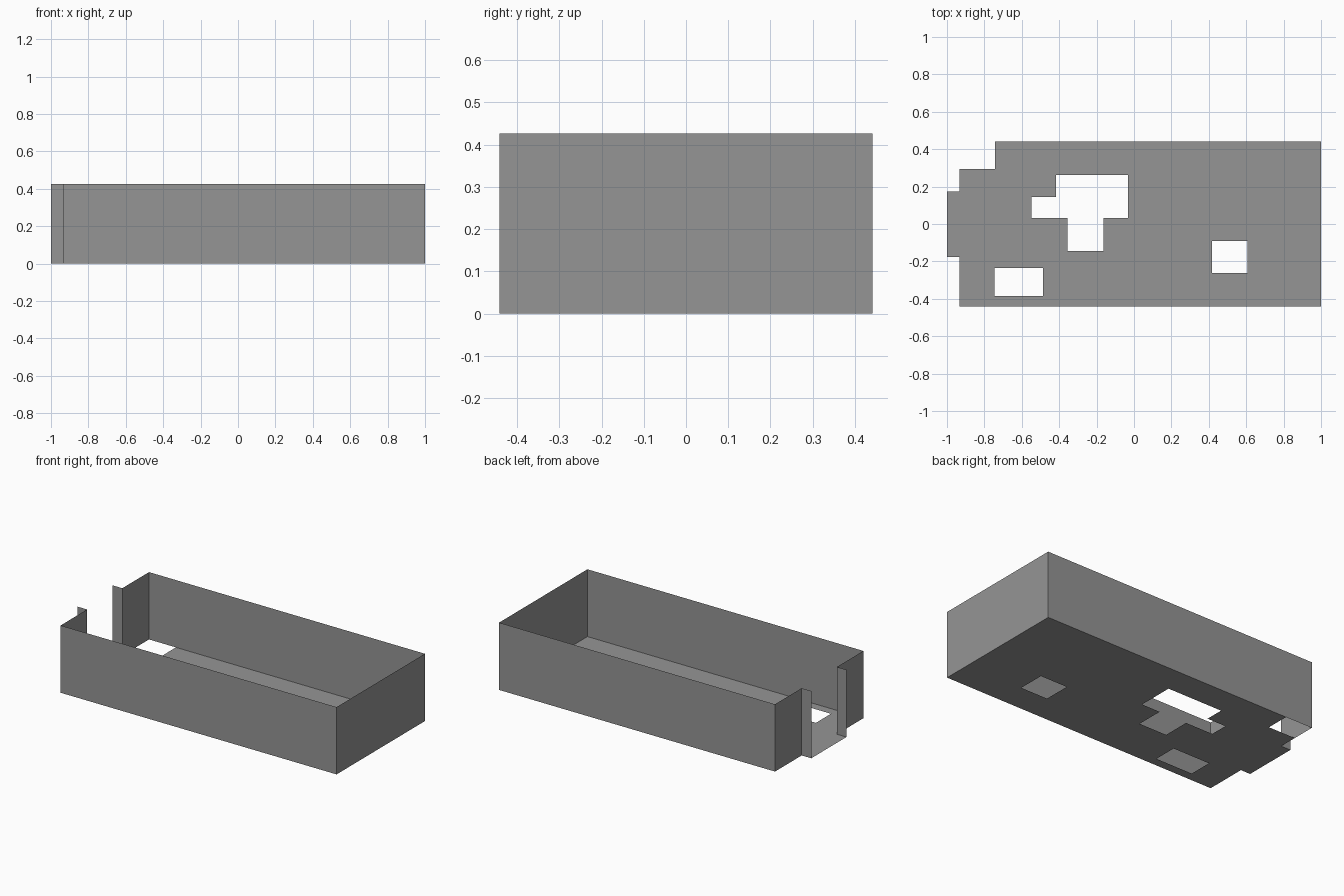
import bpy
import bmesh

cube = bpy.data.objects.get("Cube")
if cube:
    bpy.data.objects.remove(cube, do_unlink=True)

HEIGHT = 0.426
LEFT, PORCH, RIGHT = -0.933, -1.0, 1.0
DEPTH = 0.442
DOOR_FRONT, DOOR_BACK = -0.177, 0.175

grey = bpy.data.materials.new("plain grey")
grey.use_nodes = True
grey.diffuse_color = (0.3, 0.3, 0.3, 1)
grey.node_tree.nodes["Principled BSDF"].inputs["Base Color"].default_value = (0.3, 0.3, 0.3, 1)


def finish(bm, name):
    mesh = bpy.data.meshes.new(name)
    bm.to_mesh(mesh)
    bm.free()
    mesh.materials.append(grey)
    obj = bpy.data.objects.new(name, mesh)
    bpy.context.collection.objects.link(obj)
    return obj


def rect(x0, x1, y0, y1):
    return (x0, x1, y0, y1)


def inside(x, y, rects):
    return any(a < x < b and c < y < d for a, b, c, d in rects)


# Walls: one thin sheet following the plan, open at the doorway
path = [(PORCH, DOOR_FRONT), (LEFT, DOOR_FRONT), (LEFT, -DEPTH), (RIGHT, -DEPTH),
        (RIGHT, DEPTH), (LEFT, DEPTH), (LEFT, DOOR_BACK), (PORCH, DOOR_BACK)]
bm = bmesh.new()
low = [bm.verts.new((x, y, 0)) for x, y in path]
high = [bm.verts.new((x, y, HEIGHT)) for x, y in path]
for i in range(len(path) - 1):
    bm.faces.new((low[i], low[i + 1], high[i + 1], high[i]))
finish(bm, "walls")

# Floor: main room plus doorway step, with rectangular openings left out
solid = [rect(LEFT, RIGHT, -DEPTH, DEPTH), rect(PORCH, LEFT, DOOR_FRONT, DOOR_BACK)]
openings = [
    rect(LEFT, -0.744, 0.293, DEPTH),      # missing back corner
    rect(-0.418, -0.033, 0.031, 0.263),    # large opening
    rect(-0.548, -0.418, 0.031, 0.145),    # its side arm
    rect(-0.356, -0.162, -0.144, 0.031),   # its stem
    rect(0.418, 0.607, -0.262, -0.09),     # right-hand opening
    rect(-0.746, -0.487, -0.385, -0.234),  # front opening
]
xs = sorted({v for r in solid + openings for v in r[:2]})
ys = sorted({v for r in solid + openings for v in r[2:]})
bm = bmesh.new()
for x0, x1 in zip(xs, xs[1:]):
    for y0, y1 in zip(ys, ys[1:]):
        cx, cy = (x0 + x1) / 2, (y0 + y1) / 2
        if inside(cx, cy, solid) and not inside(cx, cy, openings):
            corners = [(x0, y0), (x1, y0), (x1, y1), (x0, y1)]
            bm.faces.new([bm.verts.new((x, y, 0)) for x, y in corners])
bmesh.ops.remove_doubles(bm, verts=bm.verts[:], dist=0.0005)
finish(bm, "floor")
